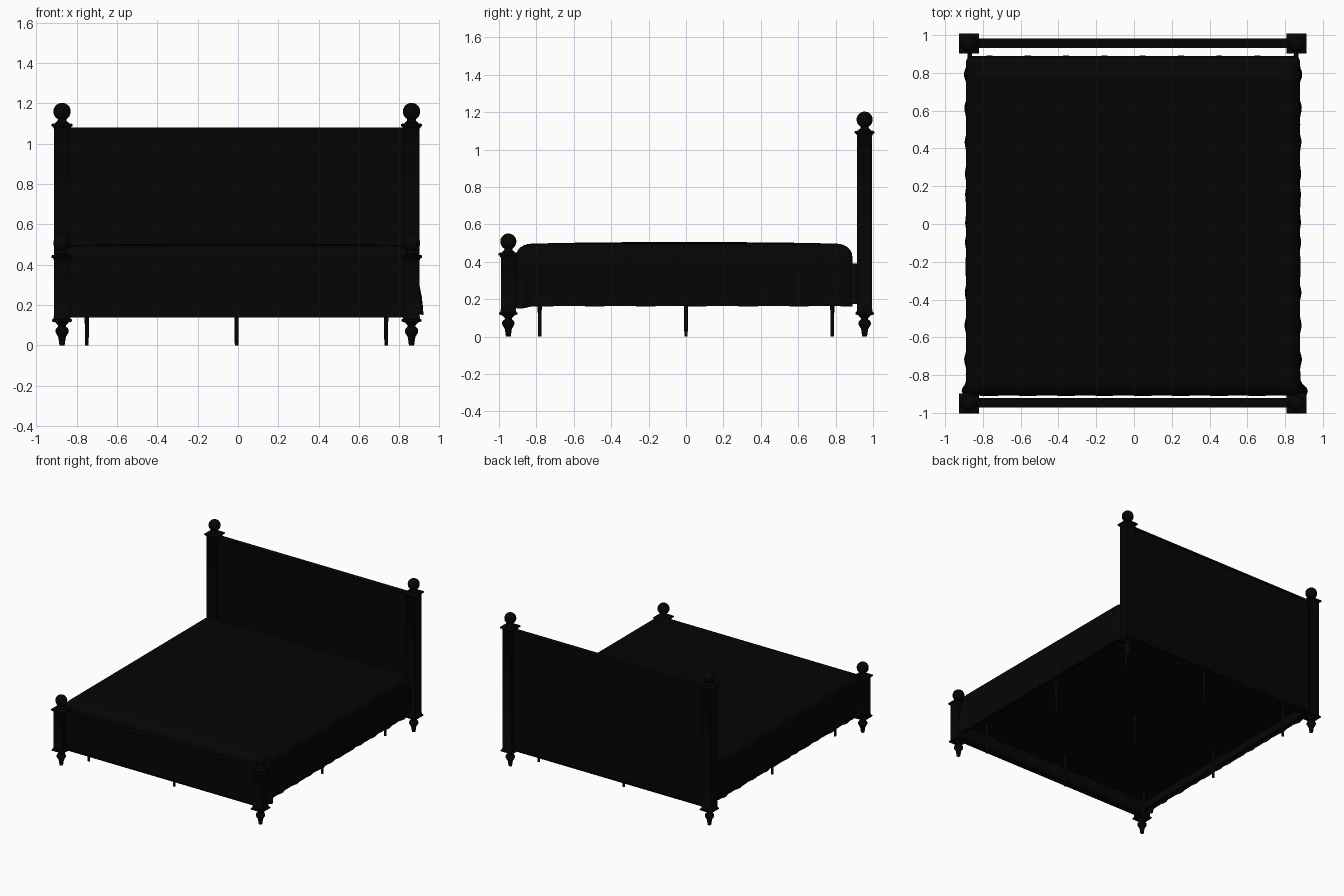
import bpy, bmesh, math

if "Cube" in bpy.data.objects:
    bpy.data.objects.remove(bpy.data.objects["Cube"])

CX = -0.006  # the frame sits slightly left of centre
PX = 0.867   # post spacing from the frame centre
mat = bpy.data.materials.new("black_finish")
mat.diffuse_color = (0.0015, 0.0015, 0.0015, 1)
mat.use_nodes = True
mat.node_tree.nodes["Principled BSDF"].inputs["Base Color"].default_value = mat.diffuse_color


def finish(name, bm):
    bmesh.ops.recalc_face_normals(bm, faces=bm.faces)
    me = bpy.data.meshes.new(name)
    bm.to_mesh(me)
    bm.free()
    me.materials.append(mat)
    ob = bpy.data.objects.new(name, me)
    bpy.context.collection.objects.link(ob)
    bpy.ops.object.select_all(action='DESELECT')
    ob.select_set(True)
    bpy.context.view_layer.objects.active = ob
    bpy.ops.object.shade_smooth_by_angle(angle=math.radians(40))
    return ob


def skin(bm, rings, bottom=True, top=True):
    vr = [[bm.verts.new(p) for p in r] for r in rings]
    n = len(vr[0])
    for a, b in zip(vr, vr[1:]):
        for i in range(n):
            j = (i + 1) % n
            bm.faces.new((a[i], a[j], b[j], b[i]))
    if bottom:
        bm.faces.new(vr[0][::-1])
    if top:
        bm.faces.new(vr[-1])


def turned(name, x, y, profile, sides=32):
    # square profiles use half-widths, round ones use radii
    k, off = (math.sqrt(2), math.pi / 4) if sides == 4 else (1, 0)
    rings = [[(x + r * k * math.cos(off + 2 * math.pi * i / sides),
               y + r * k * math.sin(off + 2 * math.pi * i / sides), z)
              for i in range(sides)] for r, z in profile]
    bm = bmesh.new()
    skin(bm, rings)
    return finish(name, bm)


def box(name, x0, x1, y0, y1, z0, z1, bevel=0.0):
    bm = bmesh.new()
    skin(bm, [[(x0, y0, z), (x1, y0, z), (x1, y1, z), (x0, y1, z)] for z in (z0, z1)])
    if bevel:
        bmesh.ops.bevel(bm, geom=bm.edges[:], offset=bevel, segments=2, affect='EDGES')
    return finish(name, bm)


def post(name, x, y, h):
    # square shaft with collar mouldings at both ends
    turned(name, x, y, [(0.036, 0.114), (0.048, 0.118), (0.050, 0.121), (0.050, 0.128), (0.043, 0.131),
                        (0.041, 0.143), (0.040, 0.146), (0.040, h - 0.016), (0.043, h - 0.012),
                        (0.044, h - 0.006), (0.051, h - 0.004), (0.053, h - 0.001),
                        (0.053, h + 0.006), (0.050, h + 0.009), (0.034, h + 0.012)], 4)
    # ball finial on a short neck
    r, c = 0.043, h + 0.07
    ball = [(r * math.cos(a), c + r * math.sin(a))
            for a in [math.radians(-60 + 148 * i / 16) for i in range(17)]]
    turned(name + "_finial", x, y, [(0.032, h + 0.010), (0.032, h + 0.017), (0.024, h + 0.022),
                                    (0.021, h + 0.030)] + ball)
    # turned foot
    turned(name + "_foot", x, y, [(0.013, 0), (0.015, 0.015), (0.018, 0.035), (0.020, 0.044),
                                  (0.028, 0.056), (0.033, 0.066), (0.033, 0.076), (0.028, 0.086),
                                  (0.019, 0.092), (0.019, 0.099), (0.028, 0.107), (0.032, 0.117)])


def board(name, y, h):
    # recessed panel framed by stiles and rails
    x0, x1 = CX - PX + 0.03, CX + PX - 0.03
    box(name + "_panel", x0, x1, y - 0.020, y + 0.020, 0.145, h - 0.01)
    box(name + "_top_rail", x0, x1, y - 0.026, y + 0.026, h - 0.020, h, 0.004)
    box(name + "_bottom_rail", x0, x1, y - 0.026, y + 0.026, 0.138, 0.152, 0.004)
    for s in (-1, 1):
        xs = CX + s * (PX - 0.039)
        box(name + "_stile", xs - 0.006, xs + 0.006, y - 0.024, y + 0.024, 0.14, h - 0.004)


for s, side in ((-1, "left"), (1, "right")):
    post("head_post_" + side, CX + s * PX, 0.955, 1.09)
    post("foot_post_" + side, CX + s * PX, -0.950, 0.438)
    # side rail
    xr = CX + s * 0.864
    box("side_rail_" + side, xr - 0.012, xr + 0.012, -0.93, 0.94, 0.175, 0.39)
board("headboard", 0.957, 1.08)
board("footboard", -0.946, 0.432)

# slat base, mattress and the nine support legs
box("bed_base", CX - 0.85, CX + 0.85, -0.90, 0.885, 0.235, 0.265)
box("mattress", CX - 0.865, CX + 0.865, -0.895, 0.88, 0.265, 0.485, 0.04)
for x in (-0.75, -0.007, 0.735):
    for y in (-0.782, 0, 0.782):
        turned("support_leg", x, y, [(0.009, 0), (0.012, 0.24)], 16)


# draped bedspread: rounded-rectangle rings, rippled toward the hem
def outline(hx, hy, r, n_side, n_corner):
    pts = []
    for k, (sx, sy) in enumerate(((1, 1), (-1, 1), (-1, -1), (1, -1))):
        arc = []
        for i in range(n_corner + 1):
            a = math.pi / 2 * (k + i / n_corner)
            arc.append((sx * (hx - r) + r * math.cos(a), sy * (hy - r) + r * math.sin(a),
                        math.cos(a), math.sin(a)))
        pts += arc
        nx, ny = ((-1, 1), (-1, -1), (1, -1), (1, 1))[k]
        a = math.pi / 2 * (k + 1)
        end = (nx * (hx - r) + r * math.cos(a), ny * (hy - r) + r * math.sin(a))
        for i in range(1, n_side):
            t = i / n_side
            pts.append((arc[-1][0] + (end[0] - arc[-1][0]) * t,
                        arc[-1][1] + (end[1] - arc[-1][1]) * t, math.cos(a), math.sin(a)))
    return pts


def drape_ring(inset, z, drop):
    ring = []
    for x, y, nx, ny in outline(0.885 - inset, 0.899 - inset, 0.035, 110, 8):
        wave = 0.5 * math.sin(43 * y + 2 * math.sin(5 * y)) + 0.3 * math.sin(71 * y + 1.3)
        amp = 0.010 * drop * (0.5 + 0.9 * y * y)
        corner = math.exp(-((y + 0.87) / 0.04) ** 2) * drop
        flare = corner * (0.032 if x > 0 else 0.014)
        out = (amp * (wave + 0.2) + flare) * abs(nx)
        out += 0.002 * drop * math.sin(31 * x) * abs(ny)
        hem = 0.001 * drop * math.sin(23 * y + 3 * x) - 0.013 * corner
        ring.append((x - 0.005 + nx * out, y - 0.010 + ny * out, z + hem))
    return ring


bm = bmesh.new()
levels = [(0.0, z, d) for z, d in ((0.163, 1), (0.2, 0.95), (0.25, 0.8), (0.3, 0.55),
                                   (0.35, 0.35), (0.4, 0.15), (0.43, 0.05))]
for i in range(1, 9):
    a = math.pi / 2 * i / 8
    levels.append((0.085 * (1 - math.cos(a)), 0.43 + 0.067 * math.sin(a), 0))
levels += [(0.25, 0.501, 0), (0.5, 0.504, 0), (0.8, 0.506, 0)]
skin(bm, [drape_ring(*l) for l in levels], bottom=False)
finish("bedspread", bm)
